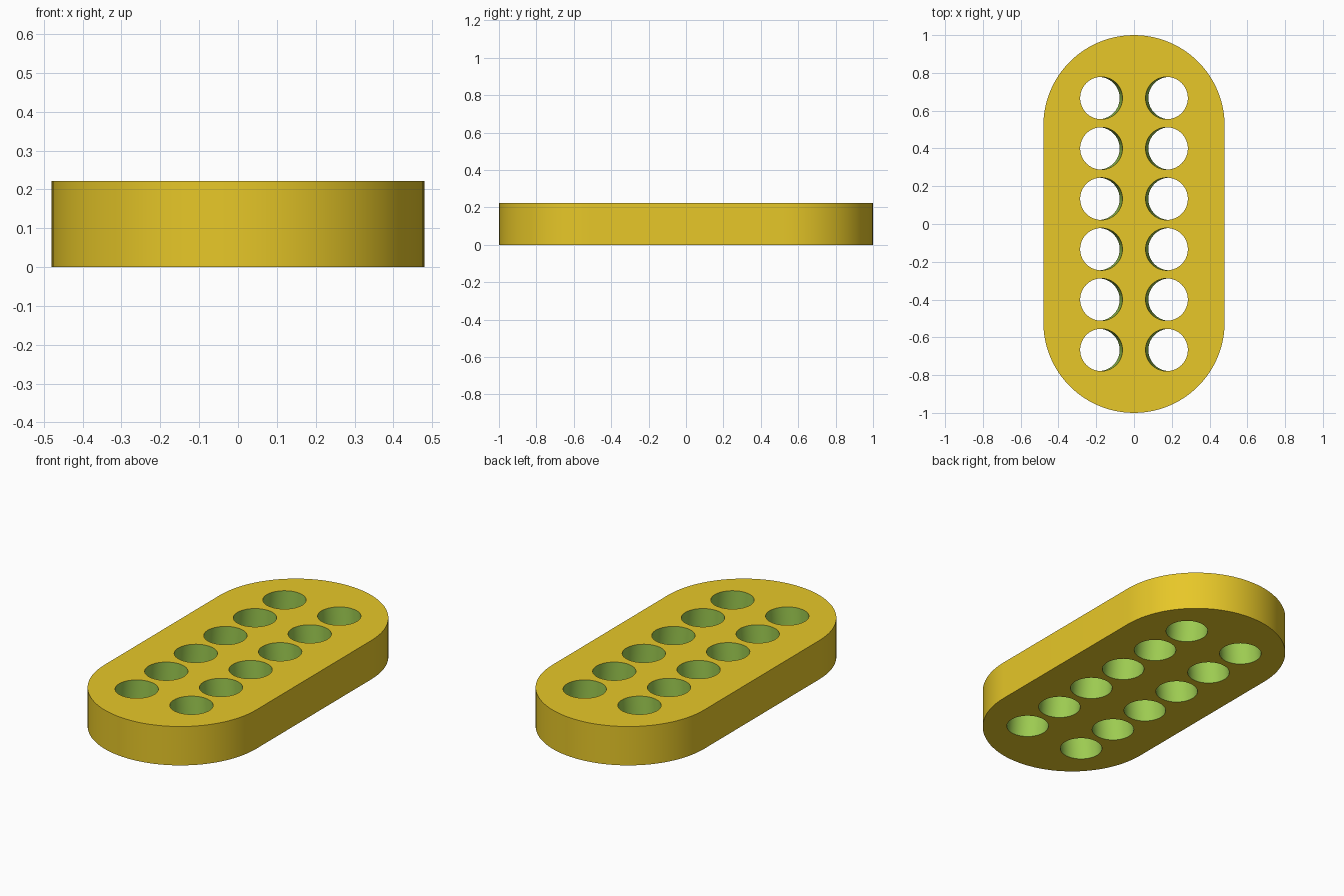
import bpy, bmesh, math

if "Cube" in bpy.data.objects:
    bpy.data.objects.remove(bpy.data.objects["Cube"])

HEIGHT = 0.222
END_RADIUS, END_Y = 0.48, 0.52
HOLE_RADIUS, HOLE_TOP_X, HOLE_BOTTOM_X = 0.112, 0.173, 0.188
ROW_SPACING = 0.2667


def material(name, srgb):
    mat = bpy.data.materials.new(name)
    linear = [((c / 255 + 0.055) / 1.055) ** 2.4 for c in srgb]
    mat.diffuse_color = (*linear, 1)
    mat.use_nodes = True
    mat.node_tree.nodes["Principled BSDF"].inputs["Base Color"].default_value = mat.diffuse_color
    return mat


def circle(cx, cy, radius, count):
    steps = [2 * math.pi * i / count for i in range(count)]
    return [(cx + radius * math.cos(a), cy + radius * math.sin(a)) for a in steps]


def rounded_outline(count=48):
    # Two half circles joined by straight sides
    points = []
    for start, cy in ((0, END_Y), (math.pi, -END_Y)):
        for i in range(count + 1):
            a = start + math.pi * i / count
            points.append((END_RADIUS * math.cos(a), cy + END_RADIUS * math.sin(a)))
    return points


bm = bmesh.new()
rims = {0: [], 1: []}


def add_wall(bottom, top, mat_index):
    rings = []
    for level, points in enumerate((bottom, top)):
        verts = [bm.verts.new((x, y, level * HEIGHT)) for x, y in points]
        n = len(verts)
        rims[level] += [bm.edges.new((verts[i], verts[(i + 1) % n])) for i in range(n)]
        rings.append(verts)
    low, high = rings
    for i in range(n):
        j = (i + 1) % n
        bm.faces.new((low[i], low[j], high[j], high[i])).material_index = mat_index


# Outer side wall
outline = rounded_outline()
add_wall(outline, outline, 0)

# Two columns of six holes, leaning outward toward the bottom
for side in (-1, 1):
    for row in range(6):
        y = (row - 2.5) * ROW_SPACING
        add_wall(circle(side * HOLE_BOTTOM_X, y, HOLE_RADIUS, 64),
                 circle(side * HOLE_TOP_X, y, HOLE_RADIUS, 64), 1)

# Flat top and bottom around the holes
for level in (0, 1):
    bmesh.ops.triangle_fill(bm, edges=rims[level], use_beauty=True,
                            normal=(0, 0, 1 if level else -1))
bmesh.ops.recalc_face_normals(bm, faces=bm.faces[:])

mesh = bpy.data.meshes.new("perforated_block")
bm.to_mesh(mesh)
bm.free()
mesh.materials.append(material("yellow", (249, 215, 44)))
mesh.materials.append(material("hole_green", (157, 203, 81)))
block = bpy.data.objects.new("perforated_block", mesh)
bpy.context.collection.objects.link(block)
bpy.context.view_layer.objects.active = block
block.select_set(True)
bpy.ops.object.shade_smooth_by_angle(angle=math.radians(30))
